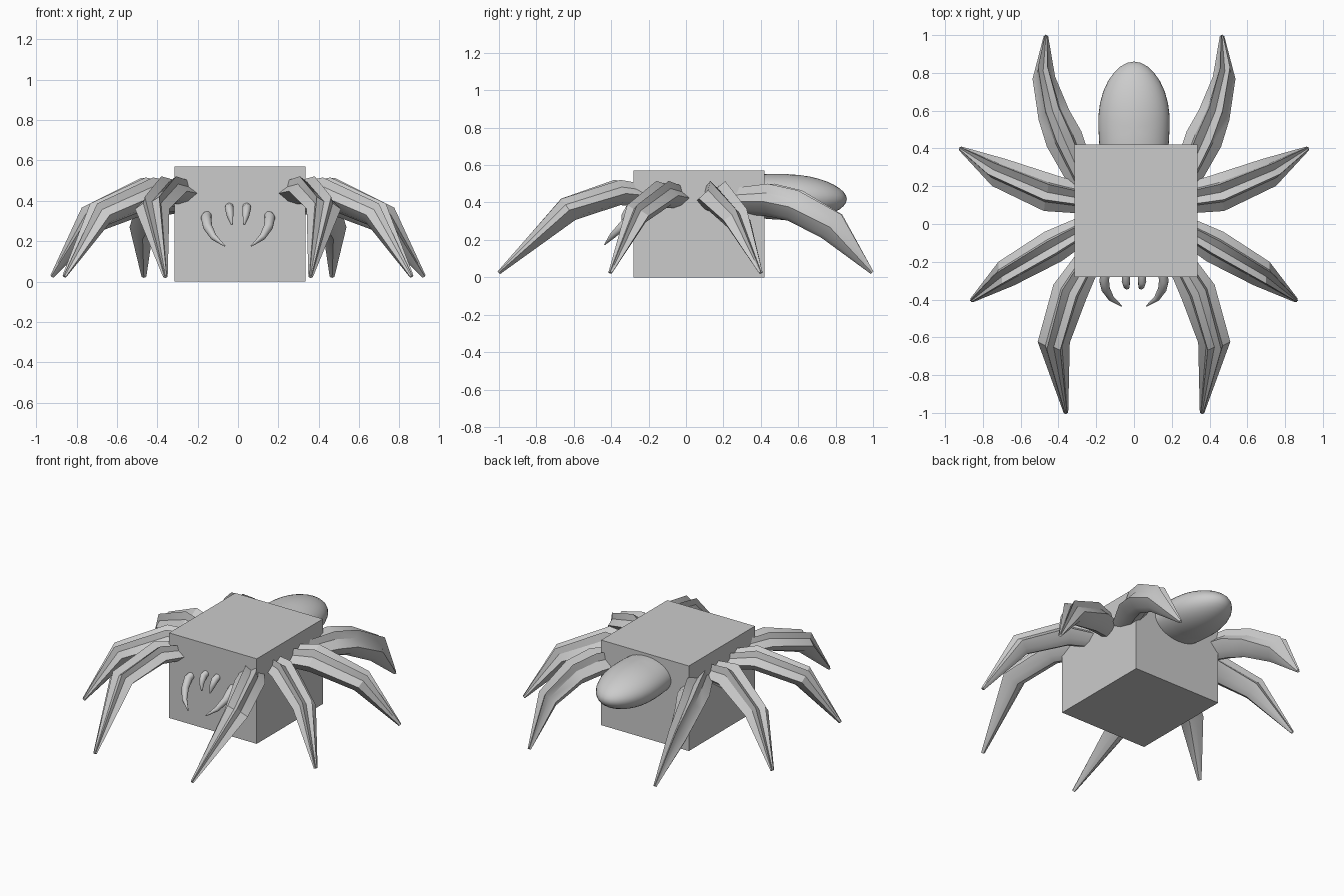
import bpy, bmesh, math
from mathutils import Vector

if "Cube" in bpy.data.objects:
    bpy.data.objects.remove(bpy.data.objects["Cube"])

grey = bpy.data.materials.new("plain_grey")
grey.diffuse_color = (0.6, 0.6, 0.6, 1)
grey.use_nodes = True
grey.node_tree.nodes["Principled BSDF"].inputs["Base Color"].default_value = grey.diffuse_color


def finish(name, bm, smooth=None, mirror=False):
    bmesh.ops.recalc_face_normals(bm, faces=bm.faces)
    me = bpy.data.meshes.new(name)
    bm.to_mesh(me)
    bm.free()
    me.materials.append(grey)
    ob = bpy.data.objects.new(name, me)
    bpy.context.collection.objects.link(ob)
    if smooth:
        bpy.ops.object.select_all(action='DESELECT')
        ob.select_set(True)
        bpy.context.view_layer.objects.active = ob
        bpy.ops.object.shade_smooth_by_angle(angle=math.radians(smooth))
    if mirror:
        ob.modifiers.new("mirror", 'MIRROR').use_mirror_merge = False
    return ob


def loft(name, stations, profile, smooth):
    """Sweep a profile along stations of (x, y, z, half width, half height)."""
    bm = bmesh.new()
    pts = [Vector(s[:3]) for s in stations]
    rings = []
    for i, s in enumerate(stations):
        t = (pts[min(i + 1, len(pts) - 1)] - pts[max(i - 1, 0)]).normalized()
        side = t.cross(Vector((0, 0, 1))).normalized()
        up = side.cross(t)
        rings.append([bm.verts.new(pts[i] + side * u * s[3] + up * v * s[4])
                      for u, v in profile])
    n = len(profile)
    for a, b in zip(rings, rings[1:]):
        for k in range(n):
            bm.faces.new((a[k], a[(k + 1) % n], b[(k + 1) % n], b[k]))
    bm.faces.new(rings[0])
    bm.faces.new(rings[-1])
    return finish(name, bm, smooth, mirror=True)


# Box body
bm = bmesh.new()
bmesh.ops.create_cube(bm, size=1)
bmesh.ops.scale(bm, verts=bm.verts, vec=(0.65, 0.70, 0.57))
bmesh.ops.translate(bm, verts=bm.verts, vec=(0.01, 0.07, 0.285))
finish("body", bm)

# Egg-shaped abdomen, drooping slightly towards the back
bm = bmesh.new()
bmesh.ops.create_uvsphere(bm, u_segments=32, v_segments=20, radius=1)
for v in bm.verts:
    x, y, z = v.co
    blunt = 1 + 0.12 * max(0, y) * (1 - y * y)
    v.co = (x * 0.188 * blunt, 0.5 + y * 0.36, 0.43 + z * 0.122 * blunt - 0.012 * y)
finish("abdomen", bm, 60)

# Fluted legs: twin ridges along the top, flared sides, rounded keel
half = [(0, 0.55), (0.42, 0.95), (0.52, 0.4), (1, -0.1), (0.5, -0.75), (0, -1)]
fluted = half + [(-u, v) for u, v in half[-2:0:-1]]
legs = {
    "front_legs": [(0.20, -0.12, 0.43, 0.06, 0.05), (0.34, -0.36, 0.455, 0.095, 0.07),
                   (0.425, -0.63, 0.365, 0.085, 0.07), (0.36, -1.0, 0.025, 0.012, 0.01)],
    "front_side_legs": [(0.20, 0.01, 0.42, 0.06, 0.05), (0.43, -0.12, 0.445, 0.09, 0.075),
                        (0.68, -0.265, 0.335, 0.075, 0.07), (0.86, -0.405, 0.025, 0.012, 0.01)],
    "rear_side_legs": [(0.20, 0.12, 0.41, 0.07, 0.06), (0.45, 0.165, 0.43, 0.10, 0.09),
                       (0.72, 0.275, 0.31, 0.08, 0.075), (0.92, 0.40, 0.025, 0.012, 0.01)],
    "back_legs": [(0.25, 0.18, 0.41, 0.07, 0.06), (0.37, 0.45, 0.415, 0.10, 0.09),
                  (0.425, 0.58, 0.385, 0.085, 0.09), (0.478, 0.78, 0.275, 0.06, 0.085),
                  (0.466, 0.995, 0.025, 0.012, 0.01)],
}
for name, stations in legs.items():
    loft(name, stations, fluted, 30)

# Curved fangs and small feelers on the face
circle = [(math.cos(k * math.pi / 6), math.sin(k * math.pi / 6)) for k in range(12)]
loft("fangs", [(0.15, -0.25, 0.335, 0.022, 0.022), (0.158, -0.30, 0.315, 0.026, 0.026),
               (0.15, -0.345, 0.27, 0.023, 0.023), (0.12, -0.395, 0.22, 0.016, 0.016),
               (0.065, -0.435, 0.175, 0.003, 0.003)], circle, 60)
loft("feelers", [(0.043, -0.26, 0.375, 0.02, 0.018), (0.043, -0.305, 0.362, 0.022, 0.024),
                 (0.039, -0.33, 0.325, 0.016, 0.018), (0.03, -0.34, 0.28, 0.004, 0.004)],
     circle, 60)
